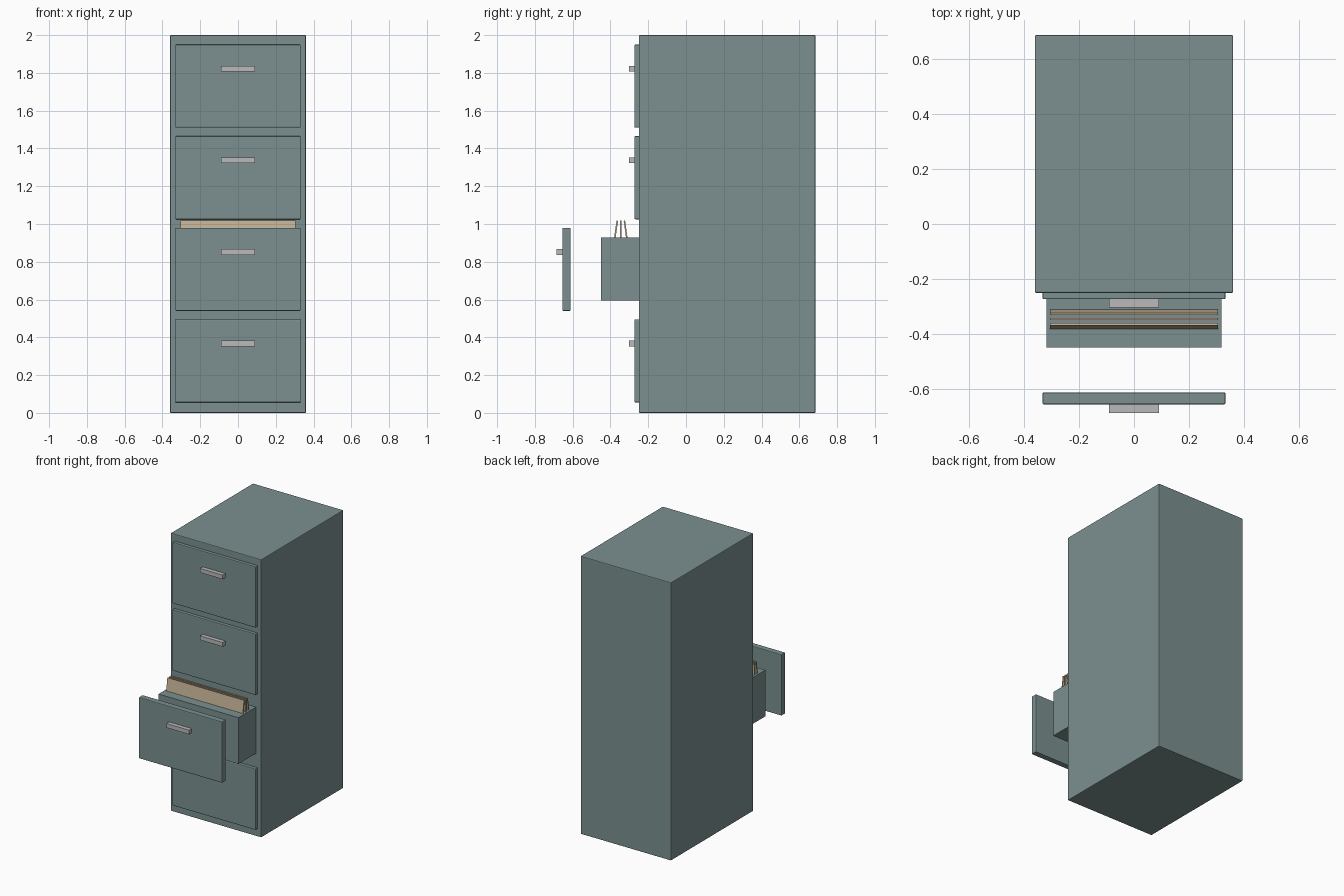
import bpy
import math

if "Cube" in bpy.data.objects:
    bpy.data.objects.remove(bpy.data.objects["Cube"])


def material(name, rgb):
    m = bpy.data.materials.new(name)
    m.diffuse_color = (*rgb, 1)
    m.use_nodes = True
    m.node_tree.nodes["Principled BSDF"].inputs["Base Color"].default_value = m.diffuse_color
    return m


teal = material("painted_steel", (0.20, 0.28, 0.28))
manila = material("folder_card", (0.55, 0.45, 0.31))
metal = material("handle_metal", (0.50, 0.49, 0.49))


def box(name, x, y, z, mat, bevel=0.0, tilt=0.0):
    """Box from (min, max) ranges, optionally bevelled and tilted about x."""
    centre = [(a + b) / 2 for a, b in (x, y, z)]
    bpy.ops.mesh.primitive_cube_add(size=1, location=centre)
    ob = bpy.context.object
    ob.name = name
    ob.scale = [b - a for a, b in (x, y, z)]
    bpy.ops.object.transform_apply(location=False, rotation=False, scale=True)
    ob.rotation_euler.x = tilt
    ob.data.materials.append(mat)
    if bevel:
        mod = ob.modifiers.new("edge_round", "BEVEL")
        mod.width = bevel
        mod.segments = 2
    return ob


# Cabinet shell
box("cabinet_body", (-0.36, 0.36), (-0.25, 0.685), (0, 2), teal, 0.005)

# Four drawer fronts with bar handles; the second from the bottom is pulled out
for i in range(4):
    zc = 0.275 + 0.485 * i
    y = -0.655 if i == 1 else -0.273
    box(f"drawer_front_{i + 1}", (-0.332, 0.332), (y, y + 0.044),
        (zc - 0.22, zc + 0.22), teal, 0.005)
    box(f"drawer_handle_{i + 1}", (-0.09, 0.09), (y - 0.03, y + 0.005),
        (zc + 0.077, zc + 0.107), metal)

# Body of the open drawer
box("open_drawer_box", (-0.318, 0.318), (-0.449, 0.15), (0.595, 0.928), teal)

# Paper folders fanned in the open drawer
for i, yc in enumerate((-0.371, -0.345, -0.319)):
    box(f"folder_{i + 1}", (-0.305, 0.305), (yc - 0.004, yc + 0.004),
        (0.915, 1.018), manila, tilt=math.radians(8 * (i - 1)))
